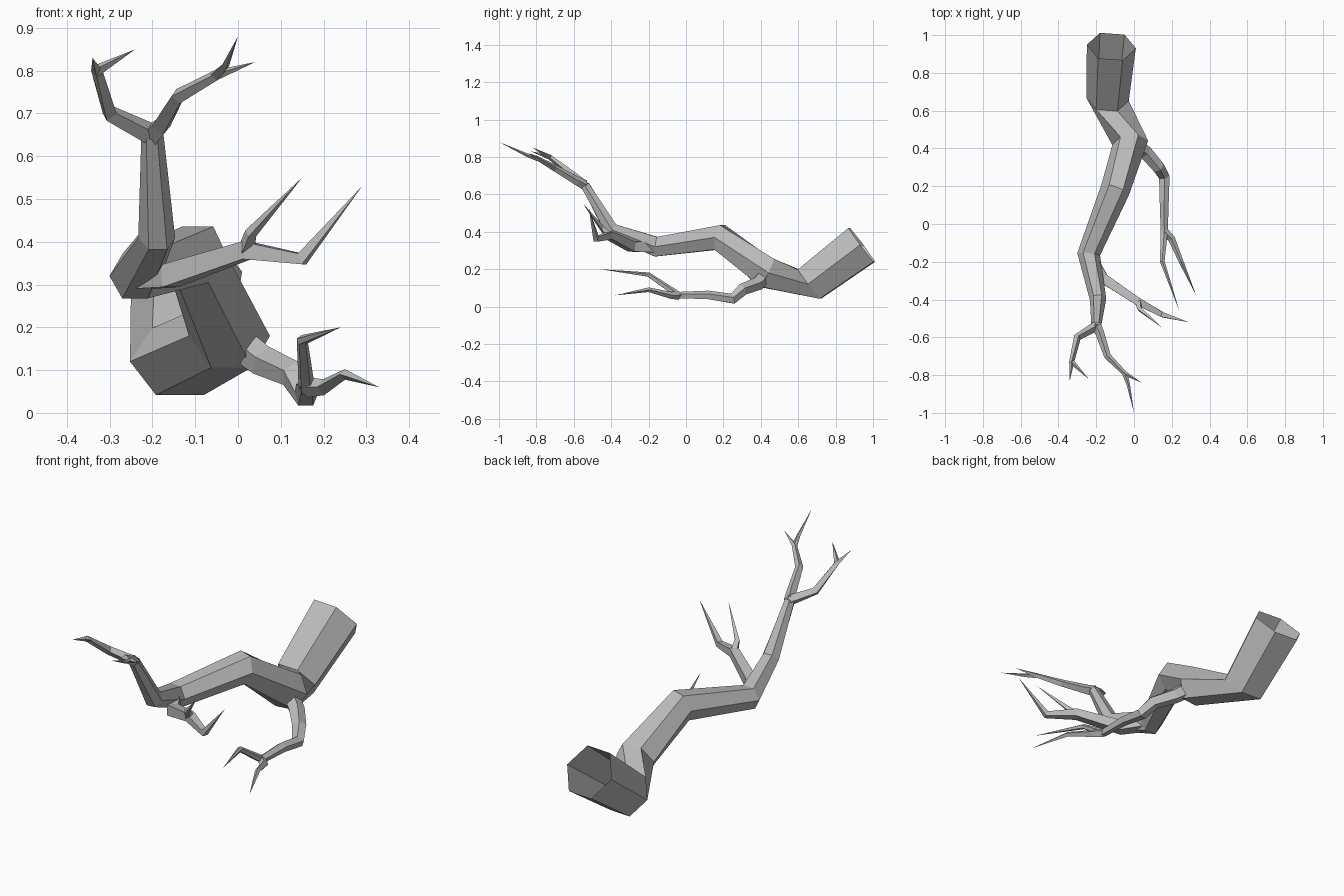
import bpy
import bmesh
import math
from mathutils import Vector

default_cube = bpy.data.objects.get("Cube")
if default_cube:
    bpy.data.objects.remove(default_cube, do_unlink=True)

bark = bpy.data.materials.new("grey bark")
bark.use_nodes = True
bark_colour = (.5, .5, .5, 1)
bark.diffuse_color = bark_colour
bark.node_tree.nodes["Principled BSDF"].inputs["Base Color"].default_value = bark_colour


def twig_taper(progress):
    """Slender taper that closes to a point at the tip."""
    return (1 - progress) ** .6


def limb_taper(progress):
    """Even taper that stays open at the thin end."""
    return 1 - .8 * progress


def add_ring(bm, centre, along, radius, sides, turn):
    """Regular polygon of vertices, square to the given direction."""
    across = along.cross(Vector((0, 0, 1))).normalized()
    upward = across.cross(along).normalized()
    ring = []
    for corner in range(sides):
        angle = turn + math.tau * corner / sides
        offset = across * math.cos(angle) + upward * math.sin(angle)
        ring.append(bm.verts.new(centre + radius * offset))
    return ring


def add_branch(name, points, thickness, taper=twig_taper, sides=4, turn=0, square_start=False):
    """Skin a faceted tapering tube along the points and return those points."""
    points = [Vector(point) for point in points]
    last = len(points) - 1
    bm = bmesh.new()
    rings = []
    for index, point in enumerate(points):
        radius = thickness * taper(index / last)
        if radius == 0:
            rings.append([bm.verts.new(point)] * sides)
            continue
        arriving = (point - points[max(index - 1, 0)]).normalized()
        leaving = (points[min(index + 1, last)] - point).normalized()
        # A sawn log keeps its second ring square to its first segment
        along = arriving if square_start and index == 1 else arriving + leaving
        rings.append(add_ring(bm, point, along, radius, sides, turn))
    for lower, upper in zip(rings, rings[1:]):
        for corner in range(sides):
            following = (corner + 1) % sides
            corners = (lower[corner], lower[following], upper[following], upper[corner])
            bm.faces.new(list(dict.fromkeys(corners)))
    bmesh.ops.recalc_face_normals(bm, faces=bm.faces)
    mesh = bpy.data.meshes.new(name)
    bm.to_mesh(mesh)
    bm.free()
    mesh.materials.append(bark)
    branch = bpy.data.objects.new(name, mesh)
    bpy.context.collection.objects.link(branch)
    return points


# Thick main limb, open at the broken end
limb = add_branch("main_limb", [
    (-.12, .94, .33), (-.14, .66, .12), (-.02, .43, .18), (-.1, .18, .37),
    (-.24, -.16, .32), (-.19, -.4, .41), (-.2, -.54, .65),
], thickness=.13, taper=limb_taper, sides=6, square_start=True)

# Fork at the thin end
left_fork = add_branch("left_fork", [
    limb[-1], (-.18, -.58, .67), (-.14, -.7, .74), (-.05, -.79, .79), (.04, -.84, .82),
], thickness=.028)
add_branch("left_fork_twig", [
    left_fork[-2], (-.03, -.85, .81), (0, -1, .88),
], thickness=.014)
right_fork = add_branch("right_fork", [
    limb[-1], (-.3, -.6, .7), (-.33, -.73, .8), (-.34, -.83, .83),
], thickness=.026)
add_branch("right_fork_twig", [
    right_fork[-2], (-.24, -.82, .85),
], thickness=.014)

# Upper side branch
upper_branch = add_branch("upper_branch", [
    limb[4], (-.16, -.29, .32), (.02, -.41, .38), (.15, -.48, .36), (.29, -.52, .53),
], thickness=.044, turn=math.pi / 4)
add_branch("upper_branch_twig", [
    upper_branch[2], (.03, -.45, .42), (.15, -.55, .55),
], thickness=.022, turn=math.pi / 4)

# Lower side branch
lower_branch = add_branch("lower_branch", [
    limb[2], (.06, .38, .12), (.13, .3, .09), (.16, .25, .04), (.16, .12, .06),
    (.16, -.04, .06), (.15, -.2, .17), (.24, -.46, .2),
], thickness=.042, sides=5, turn=math.pi / 2)
add_branch("lower_branch_twig", [
    lower_branch[-3], (.2, -.08, .06), (.25, -.2, .09), (.33, -.38, .06),
], thickness=.024)
